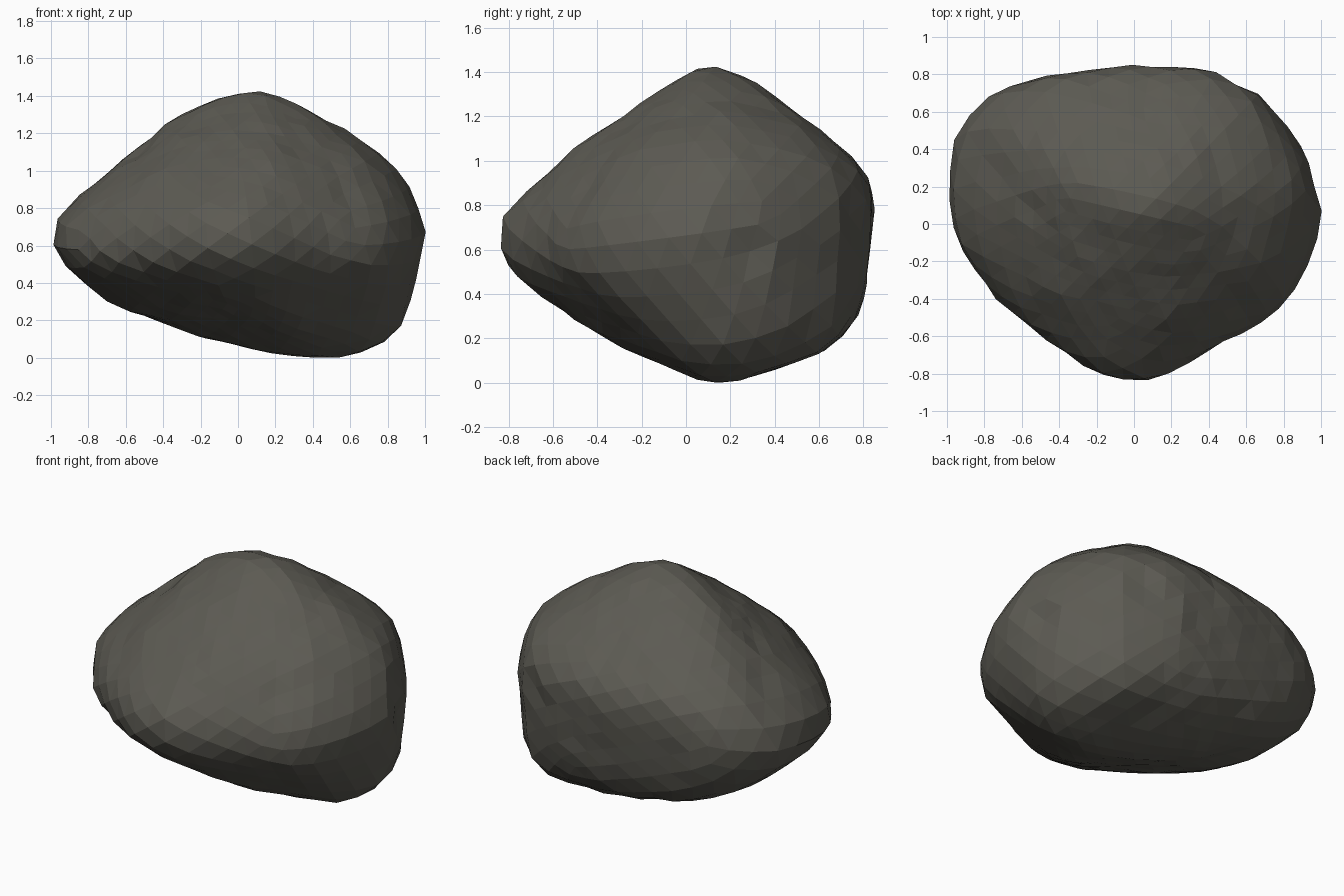
import bpy
import bmesh
from mathutils import Euler, Vector, noise
from mathutils.bvhtree import BVHTree

default_cube = bpy.data.objects.get("Cube")
if default_cube:
    bpy.data.objects.remove(default_cube, do_unlink=True)

CENTRE = Vector((0.03, 0.05, 0.7))
HEIGHT = 1.43
LAYERS = 28

# Side edges at each height (offset, z), from the ground to the peak
right_edge = [(.36, 0), (0, .07), (-.2, .13), (-.38, .2), (-.64, .27),
              (-.93, .48), (-.99, .58), (-1, .67), (-.95, .77), (-.78, .94),
              (-.54, 1.09), (-.35, 1.27), (-.06, 1.41), (.04, 1.43)]
left_edge = [(.52, 0), (.76, .06), (.85, .13), (.9, .22), (.94, .41),
             (.97, .5), (1, .67), (.98, .75), (.87, 1.01), (.54, 1.24),
             (.43, 1.27), (.23, 1.4), (.12, 1.43)]
front_edge = [(.08, 0), (-.02, .04), (-.15, .12), (-.3, .16), (-.44, .27),
              (-.62, .38), (-.83, .57), (-.85, .67), (-.82, .78), (-.57, .98),
              (-.46, 1.1), (-.25, 1.2), (-.02, 1.38), (.08, 1.43)]
back_edge = [(.2, 0), (.42, .08), (.62, .14), (.75, .26), (.8, .4),
             (.83, .68), (.84, .85), (.82, .93), (.65, 1.1), (.4, 1.28),
             (.22, 1.41), (.14, 1.43)]

# Outline seen from above (x, y)
outline = [(-1, .11), (-.98, .36), (-.95, .5), (-.79, .68), (-.56, .78),
           (-.16, .83), (.08, .84), (.33, .83), (.44, .8), (.64, .72),
           (.77, .57), (.92, .37), (.98, .2), (1, .1), (.98, -.05),
           (.92, -.23), (.82, -.4), (.74, -.47), (.4, -.66), (.22, -.78),
           (.08, -.84), (-.04, -.83), (-.2, -.8), (-.4, -.67), (-.56, -.52),
           (-.77, -.35), (-.93, -.13)]

# Shoulder on the upper front
shoulder = (-.36, -.39, 1.02)

# Shallow hollows: position, radius, depth
hollows = [((.52, .78, .72), .13, .05),
           ((.95, .27, .62), .15, .03),
           ((-.52, .08, 1.09), .15, .03),
           ((-.75, .27, .95), .14, .025)]


def edge_at(edge, z):
    """Offset of an edge at height z."""
    for (a, low), (b, high) in zip(edge, edge[1:]):
        if z <= high:
            return a + (b - a) * (z - low) / (high - low)
    return edge[-1][0]


def remap(value, half, low, high):
    """Move a value from the range -half..half to low..high."""
    return low + (value + half) / (2 * half) * (high - low)


def sagged(x, y, z):
    """Let the belly hang lower on the front corners."""
    weight = max(0.0, 1 - abs(z - 0.55) / 0.4)
    return Vector((x, y, z - 0.22 * weight * abs(x) * max(0.0, -y)))


def rock_cage():
    """Stack the outline, resized to meet the four edges at each height."""
    cage = bmesh.new()
    cage.verts.new(shoulder)
    for x, y in outline:
        cage.verts.new(sagged(x, y, 0.67 + 0.1 * max(0.0, y)))
    for layer in range(LAYERS + 1):
        z = HEIGHT * layer / LAYERS
        right, left, front, back = (
            edge_at(e, z) for e in (right_edge, left_edge, front_edge, back_edge))
        for x, y in outline:
            cage.verts.new(sagged(remap(x, 1.0, right, left),
                                  remap(y, 0.84, front, back), z))
    bmesh.ops.convex_hull(cage, input=cage.verts[:])
    tree = BVHTree.FromBMesh(cage)
    cage.free()
    return tree


def weathered(point, direction):
    """Add uneven lumps and the hollows to a surface point."""
    lump = 0.009 + 0.012 * noise.noise(point * 3.5) + 0.012 * noise.noise(point * 8.0)
    for spot, radius, depth in hollows:
        distance = (point - Vector(spot)).length
        lump -= depth * max(0.0, 1 - distance / radius)
    return point + direction * lump


# Wrap a tilted faceted ball onto the cage
tree = rock_cage()
tilt = Euler((0.4, 0.3, 0.5)).to_matrix()
bm = bmesh.new()
bmesh.ops.create_icosphere(bm, subdivisions=4, radius=1.0)
for v in bm.verts:
    v.co = tree.ray_cast(CENTRE, tilt @ v.co.normalized())[0]
bmesh.ops.smooth_vert(bm, verts=bm.verts[:], factor=0.2,
                      use_axis_x=True, use_axis_y=True, use_axis_z=True)
for v in bm.verts:
    v.co = weathered(v.co, (v.co - CENTRE).normalized())

# Rest the rock on the ground
lowest = min(v.co.z for v in bm.verts)
bmesh.ops.translate(bm, verts=bm.verts[:], vec=(0, 0, -lowest))

# Stone colour
stone = bpy.data.materials.new("dark_grey_stone")
stone.use_nodes = True
colour = (0.107, 0.103, 0.086, 1.0)
stone.diffuse_color = colour
stone.node_tree.nodes["Principled BSDF"].inputs["Base Color"].default_value = colour

# Flat-faced rock
mesh = bpy.data.meshes.new("rock")
bm.to_mesh(mesh)
bm.free()
mesh.materials.append(stone)
rock = bpy.data.objects.new("rock", mesh)
bpy.context.collection.objects.link(rock)
